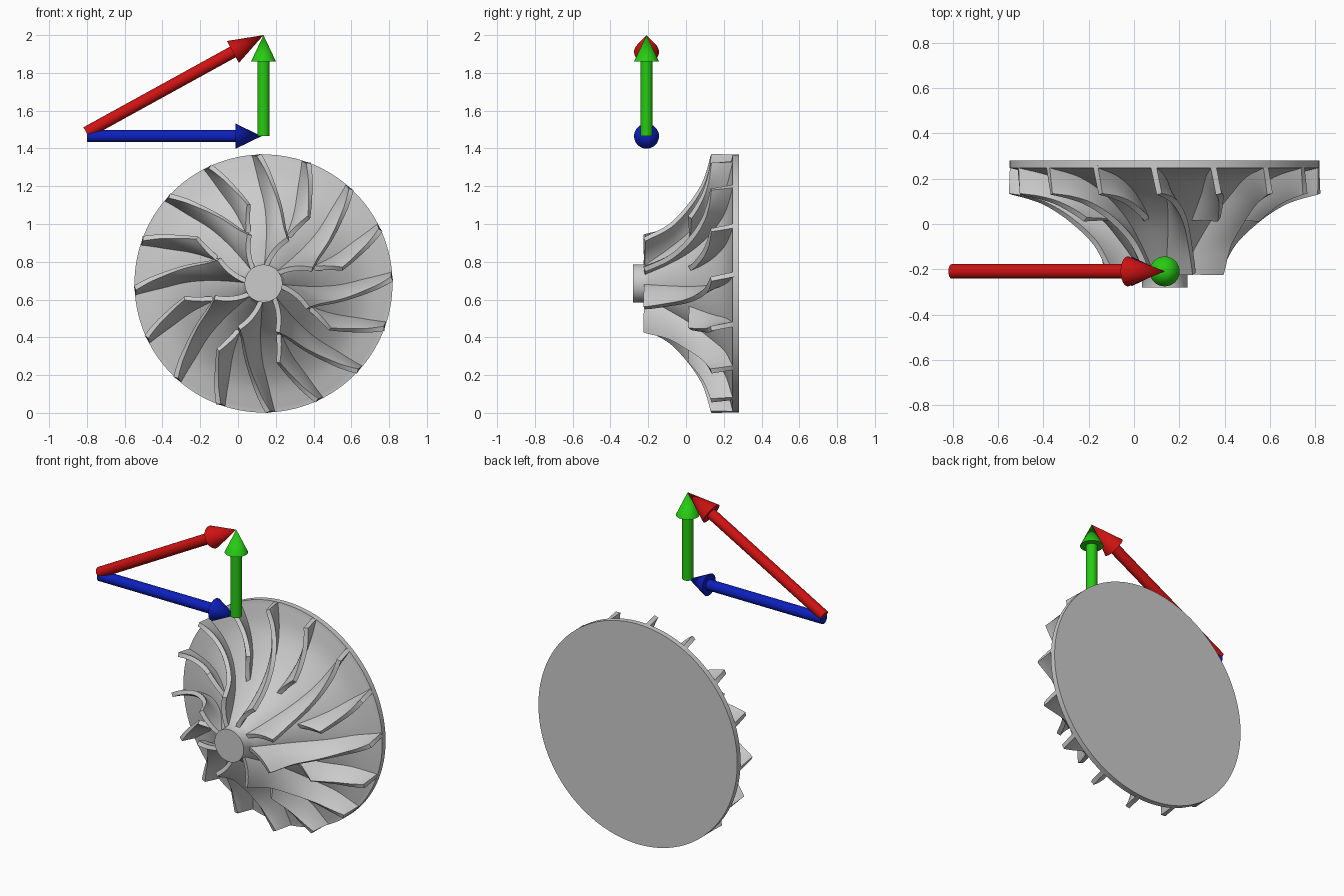
import bpy, bmesh, math
from mathutils import Matrix, Vector

cube = bpy.data.objects.get("Cube")
if cube:
    bpy.data.objects.remove(cube, do_unlink=True)

CX, CZ = 0.135, 0.685        # wheel axis runs along y through this point
ARROW_Y = -0.209


def material(name, rgb):
    m = bpy.data.materials.new(name)
    m.use_nodes = True
    m.diffuse_color = (*rgb, 1)
    m.node_tree.nodes["Principled BSDF"].inputs["Base Color"].default_value = (*rgb, 1)
    return m


GREY = material("grey metal", (0.6, 0.6, 0.6))
RED = material("red", (0.62, 0.006, 0.006))
GREEN = material("green", (0.02, 0.6, 0.006))
BLUE = material("blue", (0.004, 0.014, 0.5))


def finish(name, bm, mat, thickness=0):
    bmesh.ops.remove_doubles(bm, verts=bm.verts, dist=1e-5)
    bmesh.ops.recalc_face_normals(bm, faces=bm.faces)
    me = bpy.data.meshes.new(name)
    bm.to_mesh(me)
    bm.free()
    me.materials.append(mat)
    ob = bpy.data.objects.new(name, me)
    bpy.context.collection.objects.link(ob)
    bpy.ops.object.select_all(action='DESELECT')
    ob.select_set(True)
    bpy.context.view_layer.objects.active = ob
    if thickness:
        mod = ob.modifiers.new("thickness", 'SOLIDIFY')
        mod.thickness = thickness
        mod.offset = 0
        bpy.ops.object.modifier_apply(modifier=mod.name)
    bpy.ops.object.shade_smooth_by_angle(angle=math.radians(35))
    return ob


def add_grid(bm, rows):
    vs = [[bm.verts.new(p) for p in row] for row in rows]
    for a, b in zip(vs, vs[1:]):
        for i in range(len(a) - 1):
            bm.faces.new((a[i], a[i + 1], b[i + 1], b[i]))


def lathe(name, profile, start, direction, mat, segments):
    """Revolve (radius, distance along axis) points about an axis."""
    mtx = Matrix.Translation(start) @ Vector(direction).to_track_quat('Z', 'Y').to_matrix().to_4x4()
    bm = bmesh.new()
    angles = [2 * math.pi * i / segments for i in range(segments + 1)]
    add_grid(bm, [[mtx @ Vector((r * math.cos(a), r * math.sin(a), h)) for a in angles]
                  for r, h in profile])
    return finish(name, bm, mat)


def smooth_path(points, steps):
    """Catmull-Rom curve through the points."""
    pts = [Vector(p) for p in points]
    pts = [2 * pts[0] - pts[1]] + pts + [2 * pts[-1] - pts[-2]]
    out = []
    for a, b, c, d in zip(pts, pts[1:], pts[2:], pts[3:]):
        for k in range(steps):
            t = k / steps
            out.append(0.5 * (2 * b + (c - a) * t + (2 * a - 5 * b + 4 * c - d) * t ** 2
                              + (3 * b - a - 3 * c + d) * t ** 3))
    return out + [pts[-2]]


# Blade root and blade tip curves: radius, y, turning angle in degrees
ROOT = [(0.10, -0.22, -13), (0.19, -0.09, -11), (0.28, 0.02, -9),
        (0.40, 0.125, -6), (0.53, 0.205, -2), (0.681, 0.247, 1)]
TIP = [(0.268, -0.22, -32), (0.325, -0.085, -23), (0.425, 0.02, -15),
       (0.52, 0.085, -9), (0.60, 0.115, -5), (0.681, 0.132, -1)]
STEPS = 6
root, tip = smooth_path(ROOT, STEPS), smooth_path(TIP, STEPS)

# Hub: nose cylinder, flared body and flat back disc
hub_profile = [(0, -0.28), (0.10, -0.28)] + [(p.x, p.y) for p in root]
hub_profile += [(0.683, 0.247), (0.683, 0.28), (0, 0.28)]
lathe("wheel_hub", hub_profile, (CX, 0, CZ), (0, 1, 0), GREY, 128)


def blades(name, first, offset, count=8):
    """Ring of curved blades, each starting at section index first."""
    bm = bmesh.new()
    for n in range(count):
        base = offset + 360 * n / count
        rows = []
        for h, s in zip(root[first:], tip[first:]):
            row = []
            for k in range(-1, 9):
                p = h.lerp(s, k / 8)
                a = math.radians(base + p.z)
                row.append((CX + p.x * math.cos(a), p.y, CZ + p.x * math.sin(a)))
            rows.append(row)
        add_grid(bm, rows)
    return finish(name, bm, GREY, 0.026)


blades("full_blades", 0, 3)
blades("splitter_blades", 2 * STEPS, 25.5)


# Arrows: round shaft with a cone head
def arrow(name, start, end, head, mat):
    start, end = [Vector((p[0], ARROW_Y, p[1])) for p in (start, end)]
    length = (end - start).length
    profile = [(0, 0), (0.032, 0), (0.032, length - head), (0.066, length - head), (0, length)]
    lathe(name, profile, start, end - start, mat, 32)


arrow("green_arrow", (0.135, 1.465), (0.135, 2.0), 0.14, GREEN)
arrow("blue_arrow", (-0.80, 1.465), (0.125, 1.465), 0.137, BLUE)
arrow("red_arrow", (-0.803, 1.484), (0.135, 2.0), 0.185, RED)
